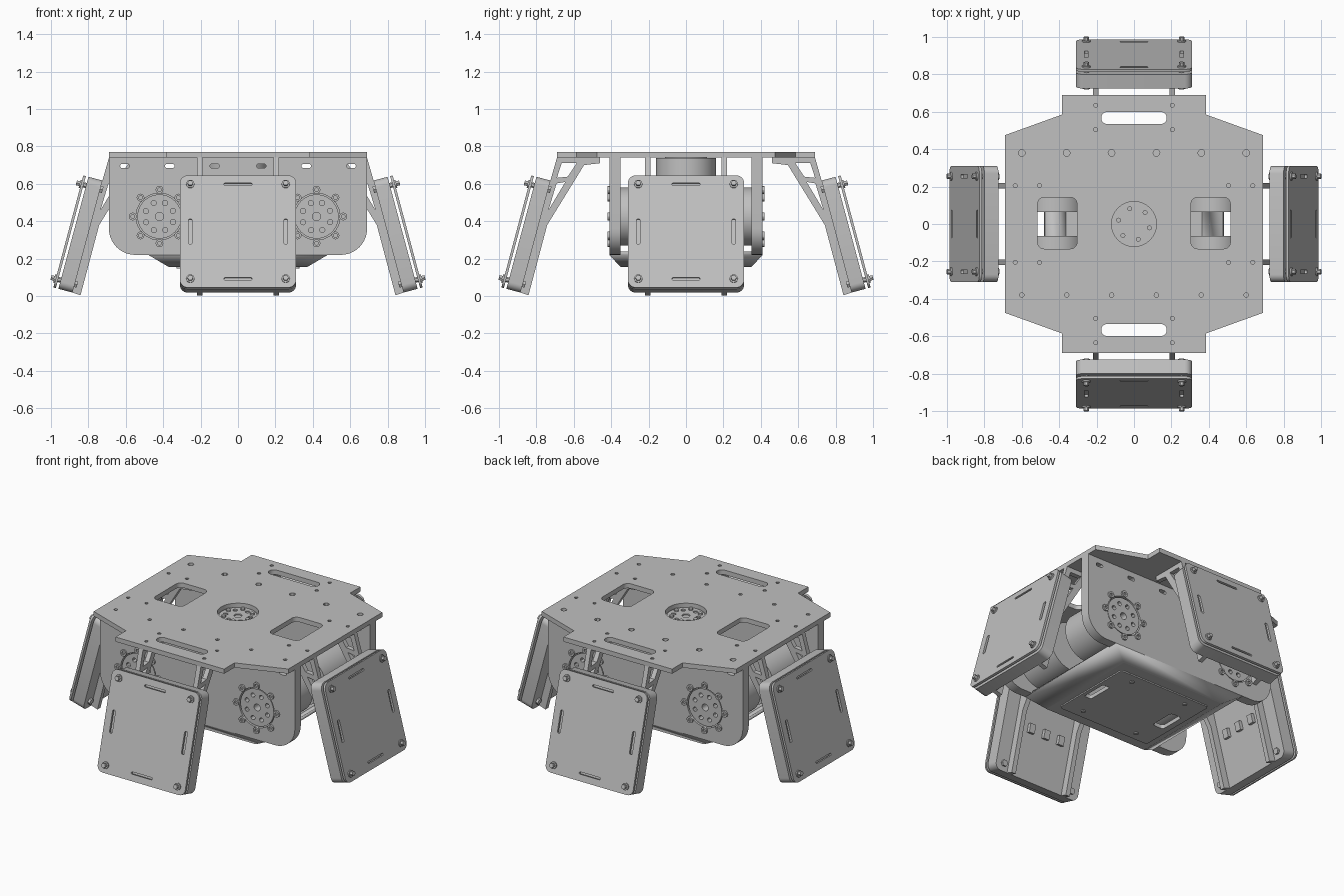
import bpy, bmesh, math
from mathutils import Matrix, Vector

cube = bpy.data.objects.get("Cube")
if cube:
    bpy.data.objects.remove(cube, do_unlink=True)

grey = bpy.data.materials.new("plain grey")
grey.use_nodes = True
GREY = (0.53, 0.53, 0.53, 1)
grey.diffuse_color = GREY
grey.node_tree.nodes["Principled BSDF"].inputs["Base Color"].default_value = GREY
parts = []


def add_object(name, mesh, matrix=Matrix()):
    ob = bpy.data.objects.new(name, mesh)
    bpy.context.collection.objects.link(ob)
    ob.matrix_world = matrix
    mesh.materials.clear()
    mesh.materials.append(grey)
    parts.append(ob)
    return ob


def circle(x, y, r, n=32):
    return [(x + r * math.cos(2 * math.pi * i / n), y + r * math.sin(2 * math.pi * i / n)) for i in range(n)]


def ring(x, y, radius, r, count, phase=0.0):
    """Small circles spaced evenly around a centre."""
    turns = [2 * math.pi * i / count + phase for i in range(count)]
    return [circle(x + radius * math.cos(t), y + radius * math.sin(t), r, 12) for t in turns]


def rounded(x, y, w, h, radii, n=6):
    """Rectangle with a radius per corner: bottom left, bottom right, top right, top left."""
    if not isinstance(radii, tuple):
        radii = (radii,) * 4
    pts = []
    for i, r in enumerate(radii):
        sx, sy = (-1, 1, 1, -1)[i], (-1, -1, 1, 1)[i]
        cx, cy = x + sx * (w / 2 - r), y + sy * (h / 2 - r)
        steps = n if r else 0
        for k in range(steps + 1):
            t = math.pi + i * math.pi / 2 + (k / n) * math.pi / 2
            pts.append((cx + r * math.cos(t), cy + r * math.sin(t)))
    return pts


def plate(name, loops, low, high, matrix=Matrix()):
    """Extrude outlines, with holes, from low to high along local z."""
    curve = bpy.data.curves.new(name, 'CURVE')
    curve.dimensions, curve.fill_mode = '2D', 'BOTH'
    curve.extrude = (high - low) / 2
    for loop in loops:
        spline = curve.splines.new('POLY')
        spline.points.add(len(loop) - 1)
        for point, (x, y) in zip(spline.points, loop):
            point.co = (x, y, 0, 1)
        spline.use_cyclic_u = True
    temp = bpy.data.objects.new(name, curve)
    bpy.context.collection.objects.link(temp)
    graph = bpy.context.evaluated_depsgraph_get()
    mesh = bpy.data.meshes.new_from_object(temp.evaluated_get(graph))
    bpy.data.objects.remove(temp)
    bm = bmesh.new()
    bm.from_mesh(mesh)
    bmesh.ops.translate(bm, verts=bm.verts, vec=(0, 0, (low + high) / 2))
    bmesh.ops.remove_doubles(bm, verts=bm.verts, dist=0.0001)
    bmesh.ops.recalc_face_normals(bm, faces=bm.faces)
    bm.to_mesh(mesh)
    bm.free()
    return add_object(name, mesh, matrix)


def frame(x_axis, y_axis, origin):
    x, y = Vector(x_axis), Vector(y_axis)
    m = Matrix((x, y, x.cross(y))).transposed().to_4x4()
    m.translation = origin
    return m


def turn(quarters):
    return Matrix.Rotation(quarters * math.pi / 2, 4, 'Z')


SIGNS = (-1, 1)

# Top deck with handle slots, windows and screw holes
corner = [(0.385, 0.69), (0.385, 0.585), (0.69, 0.475)]
outline = corner + [(x, -y) for x, y in reversed(corner)]
outline += [(-x, -y) for x, y in outline]
deck = [outline, circle(0, 0, 0.12, 48)]
for s in SIGNS:
    deck.append(rounded(0, s * 0.567, 0.35, 0.065, 0.032))
    deck.append(rounded(s * 0.41, 0.005, 0.21, 0.275, 0.035))
    for x in (0.12, 0.36, 0.6):
        deck += [circle(s * x, 0.38, 0.018, 12), circle(s * x, -0.38, 0.012, 12)]
    for t in SIGNS:
        for far in (0.505, 0.635):
            deck += [circle(s * 0.205, t * far, 0.011, 10), circle(s * far, t * 0.205, 0.011, 10)]
plate("top_deck", deck, 0.74, 0.77)

# Central motor under the deck
plate("centre_motor", [circle(0, 0, 0.16, 48)], 0.5, 0.739)
plate("centre_hub", [circle(0, 0, 0.112, 48), circle(0, 0, 0.024, 16)] + ring(0, 0, 0.075, 0.014, 6, 0.3), 0.739, 0.747)
plate("centre_hub_bolts", ring(0, 0, 0.085, 0.013, 6, 0.8), 0.747, 0.758)

# Front and back walls, each carrying two motors
MX, MZ = 0.42, 0.425
for side, q in (("front", 0), ("back", 2)):
    m = turn(q) @ frame((1, 0, 0), (0, 0, 1), (0, -0.38, 0))
    wall = [rounded(0, 0.48, 1.38, 0.52, (0.14, 0.14, 0, 0), 10)]
    wall += [rounded(x, 0.695, 0.05, 0.022, 0.01, 3) for x in (-0.605, -0.365, -0.125, 0.125, 0.365, 0.605)]
    wall += [circle(s * MX, MZ, 0.125, 40) for s in SIGNS]
    plate(side + "_wall", wall, -0.03, 0.03, m)
    for s in SIGNS:
        tag = side + ("_motor_a" if s < 0 else "_motor_b")
        plate(tag, [circle(s * MX, MZ, 0.155, 48)], -0.315, -0.031, m)
        hub = [circle(s * MX, MZ, 0.118, 40), circle(s * MX, MZ, 0.022, 16)]
        hub += ring(s * MX, MZ, 0.078, 0.014, 8, 0.4)
        plate(tag + "_hub", hub, -0.031, 0.026, m)
        bolts = []
        for outer in ring(s * MX, MZ, 0.143, 0.021, 8):
            cx = sum(p[0] for p in outer) / len(outer)
            cy = sum(p[1] for p in outer) / len(outer)
            bolts += [outer, circle(cx, cy, 0.01, 8)]
        plate(tag + "_bolts", bolts, 0.03, 0.04, m)

# Sloping belly pan
bm = bmesh.new()
bmesh.ops.create_cube(bm, size=2)
for v in bm.verts:
    v.co = (v.co.x * 0.48, v.co.y * 0.41, 0.22) if v.co.z > 0 else (v.co.x * 0.37, v.co.y * 0.35, 0.155)
bmesh.ops.delete(bm, geom=[f for f in bm.faces if abs(f.normal.z) > 0.99 or abs(f.calc_center_median().x) + abs(f.calc_center_median().y) < 0.01], context='FACES_ONLY')
mesh = bpy.data.meshes.new("belly_walls")
bm.to_mesh(mesh)
bm.free()
walls = add_object("belly_walls", mesh)
solid = walls.modifiers.new("thickness", 'SOLIDIFY')
solid.thickness, solid.offset = 0.02, -1
openings = [rounded(-0.25, 0, 0.08, 0.17, 0.02), rounded(0.28, 0, 0.05, 0.17, 0.01)]
plate("belly_floor", [rounded(0, 0, 0.74, 0.7, 0)] + openings, 0.155, 0.172)
plate("belly_cover", [rounded(0, 0, 0.66, 0.56, 0.02)] + openings, 0.147, 0.155)
plate("belly_bolts", [circle(s * 0.2, t * 0.22, 0.014, 12) for s in SIGNS for t in SIGNS], 0.141, 0.147)

# Four tilted legs: bracket, box, cover and bolts
TILT = math.radians(15)
bracket = [
    [(0.46, 0.74), (0.69, 0.74), (0.725, 0.617), (0.885, 0.018), (0.842, 0.004),
     (0.742, 0.38), (0.545, 0.7), (0.46, 0.71)],
    [(0.585, 0.71), (0.665, 0.71), (0.69, 0.632), (0.632, 0.638)],
    [(0.645, 0.61), (0.692, 0.602), (0.735, 0.46)],
]
W, H, BX, BY = 0.62, 0.62, 0.255, 0.262
for q, side in enumerate(("front", "left", "back", "right")):
    leg = side + "_leg_"
    m = turn(q) @ frame((1, 0, 0), (0, math.sin(TILT), math.cos(TILT)), (0, -0.88, 0.338))
    for s in SIGNS:
        b = turn(q) @ frame((0, -1, 0), (0, 0, 1), (s * 0.205, 0, 0))
        plate(leg + ("bracket_a" if s < 0 else "bracket_b"), bracket, -0.015, 0.015, b)
    plate(leg + "box", [rounded(0, 0, W, H, 0.04)], -0.078, 0, m)
    cover = [rounded(0, 0, W, H, 0.04)]
    for s in SIGNS:
        cover += [rounded(0, s * BY, 0.15, 0.014, 0.006, 3), rounded(s * BX, 0, 0.02, 0.14, 0.009, 3)]
    plate(leg + "cover", cover, 0.014, 0.028, m)
    spots = [(s * BX, t * BY) for s in SIGNS for t in SIGNS]
    plate(leg + "spacers", [circle(x, y, 0.014, 12) for x, y in spots], 0, 0.014, m)
    plate(leg + "washers", [circle(x, y, 0.022, 16) for x, y in spots], 0.028, 0.036, m)
    plate(leg + "bolt_heads", [circle(x, y, 0.015, 6) for x, y in spots], 0.036, 0.054, m)
    plate(leg + "nuts", [circle(x, y, 0.02, 6) for x, y in spots], -0.092, -0.078, m)
    # Small clips across the inner face
    clips = [rounded(x, 0, 0.04, 0.055, 0) for x in (-0.11, 0, 0.11)]
    plate(leg + "clips", clips, -0.1, -0.078, m)

# Smooth round surfaces, keep edges crisp
bpy.ops.object.select_all(action='DESELECT')
for ob in parts:
    ob.select_set(True)
bpy.context.view_layer.objects.active = parts[0]
bpy.ops.object.shade_smooth_by_angle(angle=math.radians(30))
